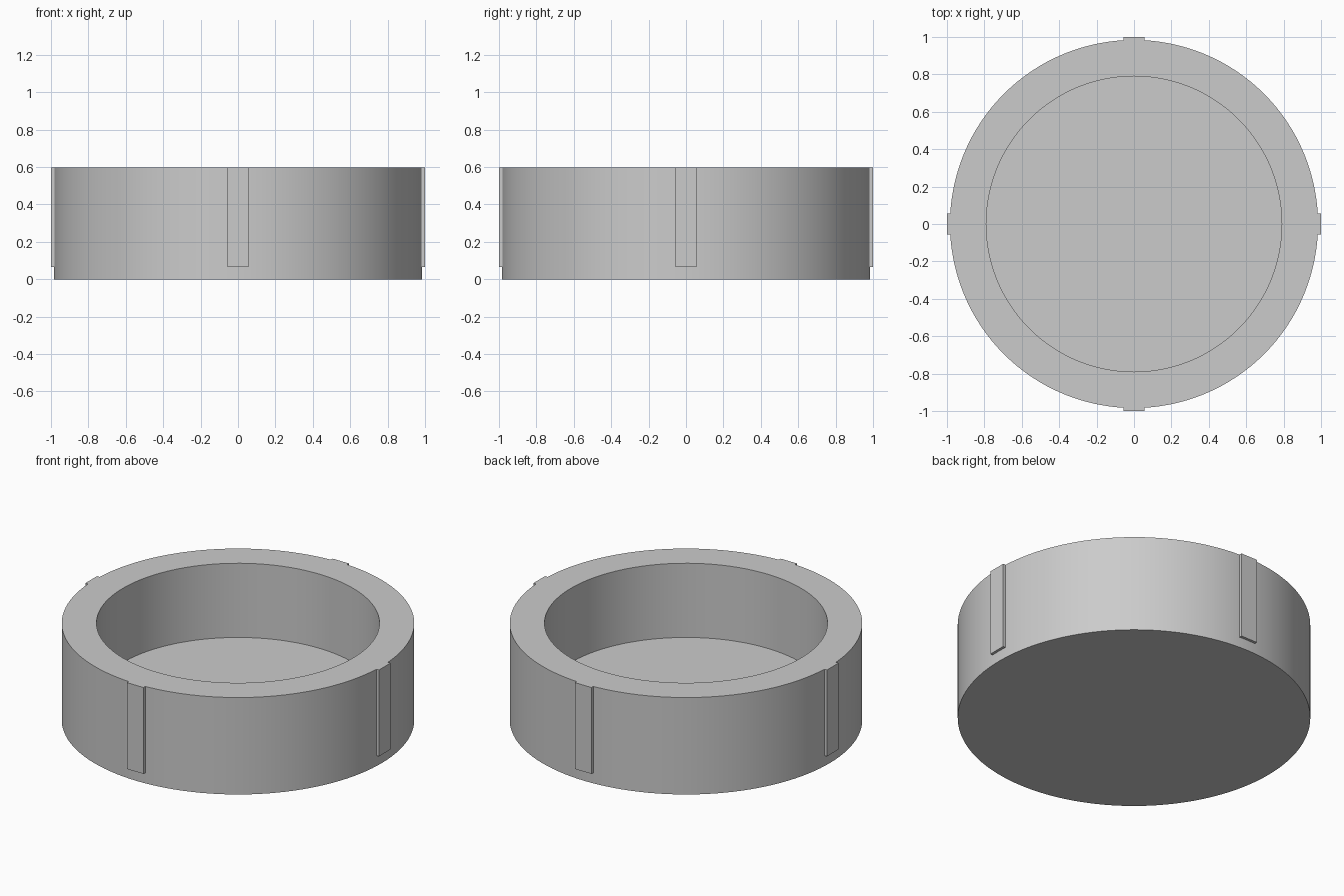
import bpy, bmesh
from math import sin, cos, asin, pi, radians

cube = bpy.data.objects.get("Cube")
if cube:
    bpy.data.objects.remove(cube, do_unlink=True)

HEIGHT, FLOOR = 0.597, 0.14
OUTER, INNER = 0.984, 0.79
KEY_BASE, KEY_HALF = 0.065, 0.056
SEGMENTS = 128

grey = bpy.data.materials.new("plain grey")
grey.use_nodes = True
colour = (0.6, 0.6, 0.6, 1)
grey.diffuse_color = colour
grey.node_tree.nodes["Principled BSDF"].inputs["Base Color"].default_value = colour


def add_object(name, bm):
    bmesh.ops.recalc_face_normals(bm, faces=bm.faces)
    mesh = bpy.data.meshes.new(name)
    bm.to_mesh(mesh)
    bm.free()
    mesh.materials.append(grey)
    obj = bpy.data.objects.new(name, mesh)
    bpy.context.collection.objects.link(obj)
    bpy.ops.object.select_all(action='DESELECT')
    obj.select_set(True)
    bpy.context.view_layer.objects.active = obj
    bpy.ops.object.shade_smooth_by_angle(angle=radians(30))
    return obj


# Round cup: closed floor, thick wall and flat rim
bm = bmesh.new()
rings = []
for radius, z in [(OUTER, 0), (OUTER, HEIGHT), (INNER, HEIGHT), (INNER, FLOOR)]:
    angles = [2 * pi * i / SEGMENTS for i in range(SEGMENTS)]
    rings.append([bm.verts.new((radius * cos(a), radius * sin(a), z)) for a in angles])
for low, high in zip(rings, rings[1:]):
    for i in range(SEGMENTS):
        j = (i + 1) % SEGMENTS
        bm.faces.new((low[i], low[j], high[j], high[i]))
bm.faces.new(rings[0])
bm.faces.new(rings[-1])
add_object("cup_body", bm)


# Four raised keys: flat outside, hugging the round wall inside
def add_key(name, turn):
    spread = asin(KEY_HALF / OUTER)
    section = [(1, -KEY_HALF), (1, KEY_HALF)]
    for step in range(4, -5, -1):
        a = spread * step / 4
        section.append(((OUTER - 0.001) * cos(a), OUTER * sin(a)))
    bm = bmesh.new()
    base = bm.faces.new([bm.verts.new((x * cos(turn) - y * sin(turn),
                                       x * sin(turn) + y * cos(turn), KEY_BASE))
                         for x, y in section])
    extruded = bmesh.ops.extrude_face_region(bm, geom=[base], use_keep_orig=True)
    top = [v for v in extruded["geom"] if isinstance(v, bmesh.types.BMVert)]
    bmesh.ops.translate(bm, verts=top, vec=(0, 0, HEIGHT - KEY_BASE))
    add_object(name, bm)


for i, side in enumerate(["left", "back", "right", "front"]):
    add_key(side + "_key", i * pi / 2)
